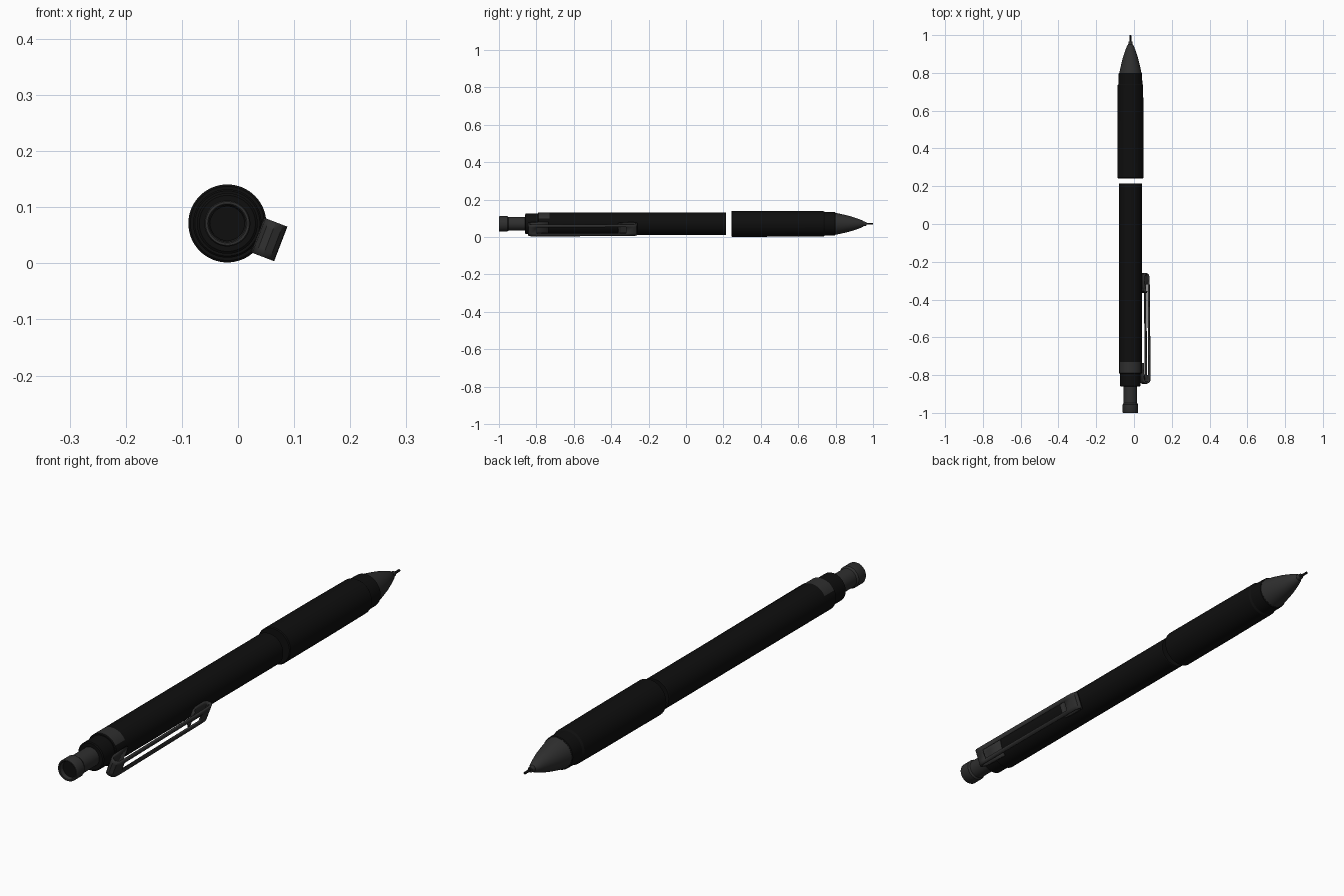
import bpy, bmesh
from math import sin, cos, pi, radians
from mathutils import Vector

CX, CZ = -0.019, 0.071      # long axis of the pencil
SEG = 64
CLIP_ANGLE = radians(-21)

if "Cube" in bpy.data.objects:
    bpy.data.objects.remove(bpy.data.objects["Cube"], do_unlink=True)


def material(name, value):
    m = bpy.data.materials.new(name)
    m.use_nodes = True
    col = (value, value, value, 1)
    m.diffuse_color = col
    bsdf = m.node_tree.nodes["Principled BSDF"]
    bsdf.inputs["Base Color"].default_value = col
    bsdf.inputs["Roughness"].default_value = 0.6
    return m


black = material("matte black", 0.0045)
grey = material("dark grey metal", 0.028)


def finish(name, bm, mats):
    bmesh.ops.recalc_face_normals(bm, faces=bm.faces)
    me = bpy.data.meshes.new(name)
    bm.to_mesh(me)
    bm.free()
    for m in mats:
        me.materials.append(m)
    ob = bpy.data.objects.new(name, me)
    bpy.context.collection.objects.link(ob)
    bpy.ops.object.select_all(action="DESELECT")
    ob.select_set(True)
    bpy.context.view_layer.objects.active = ob
    bpy.ops.object.shade_smooth_by_angle(angle=radians(30))
    return ob


def lathe(name, profile, mats, rule=None):
    """Spin (y, radius) pairs around the long axis and close both ends."""
    bm = bmesh.new()
    rings = []
    for y, r in profile:
        rings.append([bm.verts.new((CX + r * cos(2 * pi * i / SEG), y,
                                    CZ + r * sin(2 * pi * i / SEG))) for i in range(SEG)])
    for a, b in zip(rings, rings[1:]):
        for i in range(SEG):
            j = (i + 1) % SEG
            f = bm.faces.new((a[i], a[j], b[j], b[i]))
            if rule:
                f.material_index = rule(f.calc_center_median())
    bm.faces.new(rings[0])
    bm.faces.new(rings[-1])
    return finish(name, bm, mats)


# Push button with a hollow end, and the plug inside it
lathe("push_button", [(-0.975, 0.031), (-0.998, 0.033), (-1.0, 0.035), (-1.0, 0.039),
                      (-0.996, 0.041), (-0.955, 0.041), (-0.948, 0.036),
                      (-0.85, 0.036)], [grey])
lathe("button_plug", [(-0.982, 0.031), (-0.97, 0.031)], [black])

# Collar behind the barrel
lathe("rear_collar", [(-0.86, 0.050), (-0.857, 0.054), (-0.78, 0.054)], [black])


# Barrel, with a grey window in the band at its rear
def band_rule(c):
    return int(-0.79 < c.y < -0.73 and abs(c.x - CX) < 0.053 and c.z > CZ + 0.02)


lathe("barrel", [(-0.792, 0.058), (-0.789, 0.061), (-0.73, 0.061), (0.212, 0.061),
                 (0.215, 0.059)], [black, grey], band_rule)

# Grip with a stepped front end
lathe("grip", [(0.242, 0.066), (0.245, 0.0695), (0.53, 0.069), (0.735, 0.0675),
               (0.742, 0.063), (0.797, 0.062), (0.80, 0.059)], [black])

# Curved cone, sleeve and lead
lathe("tip_cone", [(0.798, 0.059), (0.84, 0.050), (0.88, 0.040), (0.92, 0.027),
                   (0.945, 0.017), (0.95, 0.012), (0.965, 0.010)], [grey])
lathe("lead", [(0.96, 0.005), (0.998, 0.0045), (1.0, 0.003)], [black])

# Clip: a strip bent along (y, distance from axis), with a long slot in its outer run
path = [(-0.735, 0.060), (-0.80, 0.062), (-0.826, 0.064), (-0.838, 0.070),
        (-0.842, 0.080), (-0.838, 0.091), (-0.828, 0.097), (-0.80, 0.098),
        (-0.32, 0.093), (-0.28, 0.092), (-0.267, 0.087), (-0.263, 0.078),
        (-0.268, 0.070), (-0.28, 0.066), (-0.33, 0.067), (-0.352, 0.072),
        (-0.362, 0.082)]
SLOT = 7
out = Vector((cos(CLIP_ANGLE), 0, sin(CLIP_ANGLE)))
side = Vector((-sin(CLIP_ANGLE), 0, cos(CLIP_ANGLE)))
bm = bmesh.new()
rows = []
for y, d in path:
    base = Vector((CX, y, CZ)) + out * d
    rows.append([bm.verts.new(base + side * w) for w in (-0.033, -0.018, 0.018, 0.033)])
for k in range(len(path) - 1):
    for i in range(3):
        if k == SLOT and i == 1:
            continue
        bm.faces.new((rows[k][i], rows[k][i + 1], rows[k + 1][i + 1], rows[k + 1][i]))
clip = finish("pocket_clip", bm, [grey])
solid = clip.modifiers.new("thickness", "SOLIDIFY")
solid.thickness = 0.008
solid.offset = 0
